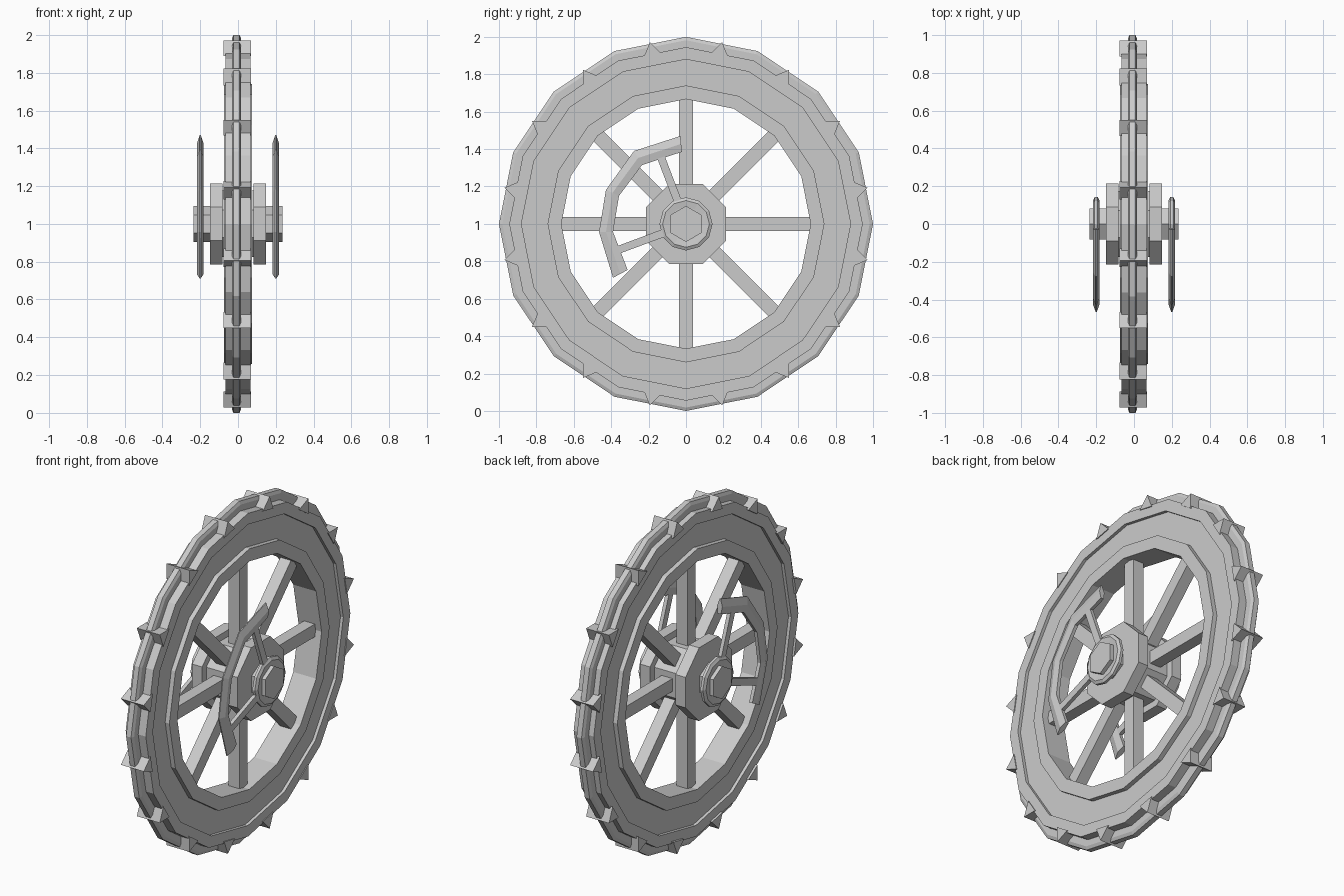
import bpy, bmesh, math
from mathutils import Matrix, Vector

if "Cube" in bpy.data.objects:
    bpy.data.objects.remove(bpy.data.objects["Cube"])

CENTRE = Vector((0, 0, 1))


def make(name, bm, smooth=False):
    bmesh.ops.recalc_face_normals(bm, faces=bm.faces)
    me = bpy.data.meshes.new(name)
    bm.to_mesh(me)
    bm.free()
    ob = bpy.data.objects.new(name, me)
    ob.location = CENTRE
    bpy.context.collection.objects.link(ob)
    if smooth:
        for p in me.polygons:
            p.use_smooth = True
    return ob


def lathe(name, profile, sides, closed=True, offset=0.0, smooth=False):
    """Spin an (x, radius) profile round the x axis; open profiles get end caps."""
    bm = bmesh.new()
    rings = []
    for i in range(sides):
        a = 2 * math.pi * i / sides + offset
        rings.append([bm.verts.new((x, r * math.sin(a), r * math.cos(a))) for x, r in profile])
    n = len(profile)
    for i in range(sides):
        p, q = rings[i], rings[(i + 1) % sides]
        for j in range(n if closed else n - 1):
            k = (j + 1) % n
            bm.faces.new((p[j], p[k], q[k], q[j]))
    if not closed:
        bm.faces.new([r[0] for r in rings])
        bm.faces.new([r[-1] for r in rings])
    return make(name, bm, smooth)


def bar(bm, p, q, width, depth, x=0.0):
    """Square bar between two (y, z) points, added to bm."""
    a, b = Vector((x, *p)), Vector((x, *q))
    d = (b - a).normalized()
    side = Vector((1, 0, 0)).cross(d)
    rot = Matrix((Vector((1, 0, 0)), side, d)).transposed().to_4x4()
    m = Matrix.Translation((a + b) / 2) @ rot @ Matrix.Diagonal((depth, width, (b - a).length, 1))
    bmesh.ops.create_cube(bm, size=1, matrix=m)


# wheel rim: outer band, shallow groove, raised inner band
half = [(0.065, 0.945), (0.065, 0.88), (0.047, 0.88), (0.047, 0.74), (0.074, 0.74), (0.074, 0.667)]
lathe("wheel_rim", half + [(-x, r) for x, r in reversed(half)], 16)

# thin raised ring around the tread
lathe("tread_ring", [(-0.032, 0.93), (-0.032, 0.982), (-0.024, 1.0), (0.008, 1.0),
                     (0.016, 0.982), (0.016, 0.93)], 16)

# pointed cleats between the rim corners
bm = bmesh.new()
for i in range(16):
    rot = Matrix.Rotation(math.radians(11.25 + 22.5 * i), 3, 'X')
    ends = [[bm.verts.new(rot @ Vector((x, y, z))) for y, z in
             ((-0.05, 0.915), (0.05, 0.915), (0.0, 0.99))] for x in (-0.078, 0.07)]
    bm.faces.new(ends[0])
    bm.faces.new(ends[1])
    for j in range(3):
        k = (j + 1) % 3
        bm.faces.new((ends[0][j], ends[0][k], ends[1][k], ends[1][j]))
make("cleats", bm)

# eight spokes
bm = bmesh.new()
for i in range(8):
    a = math.radians(45 * i)
    s, c = math.sin(a), math.cos(a)
    bar(bm, (0.1 * s, 0.1 * c), (0.675 * s, 0.675 * c), 0.075, 0.07)
make("spokes", bm)

# hub core with two octagonal flanges
o = math.radians(22.5)
lathe("hub_core", [(-0.1, 0.19), (0.1, 0.19)], 8, False, o)
for side, s in (("left", -1), ("right", 1)):
    lathe("hub_flange_" + side, [(s * 0.082, 0.232), (s * 0.147, 0.232)], 8, False, o)

# hexagonal axle
lathe("axle", [(-0.235, 0.096), (0.235, 0.096)], 6, False)

# curved guards with collars and struts, one each side
outer = [(-0.03, 0.47), (-0.278, 0.39), (-0.428, 0.182), (-0.465, -0.043), (-0.39, -0.288)]
inner = [(-0.022, 0.385), (-0.235, 0.315), (-0.358, 0.15), (-0.39, -0.043), (-0.312, -0.246)]
for side, s in (("left", -1), ("right", 1)):
    cx = s * 0.2
    lathe("guard_collar_" + side, [(cx - 0.012, 0.09), (cx - 0.017, 0.125), (cx - 0.008, 0.142),
                                   (cx + 0.008, 0.142), (cx + 0.017, 0.125), (cx + 0.012, 0.09)],
          12, False)
    bm = bmesh.new()
    sections = []
    for u, v in zip(outer, inner):
        u, v = Vector(u), Vector(v)
        m = u.lerp(v, 0.5)
        sections.append([bm.verts.new((cx + dx, p.x, p.y)) for dx, p in
                         ((-0.003, u), (0.003, u), (0.017, m), (0.01, v), (-0.01, v), (-0.017, m))])
    for p, q in zip(sections, sections[1:]):
        for j in range(6):
            k = (j + 1) % 6
            bm.faces.new((p[j], p[k], q[k], q[j]))
    bm.faces.new(sections[0])
    bm.faces.new(sections[-1])
    make("guard_" + side, bm)
    bm = bmesh.new()
    bar(bm, (-0.04, 0.11), (-0.135, 0.36), 0.042, 0.022, cx)
    bar(bm, (-0.11, -0.045), (-0.365, -0.14), 0.042, 0.022, cx)
    make("guard_struts_" + side, bm)
